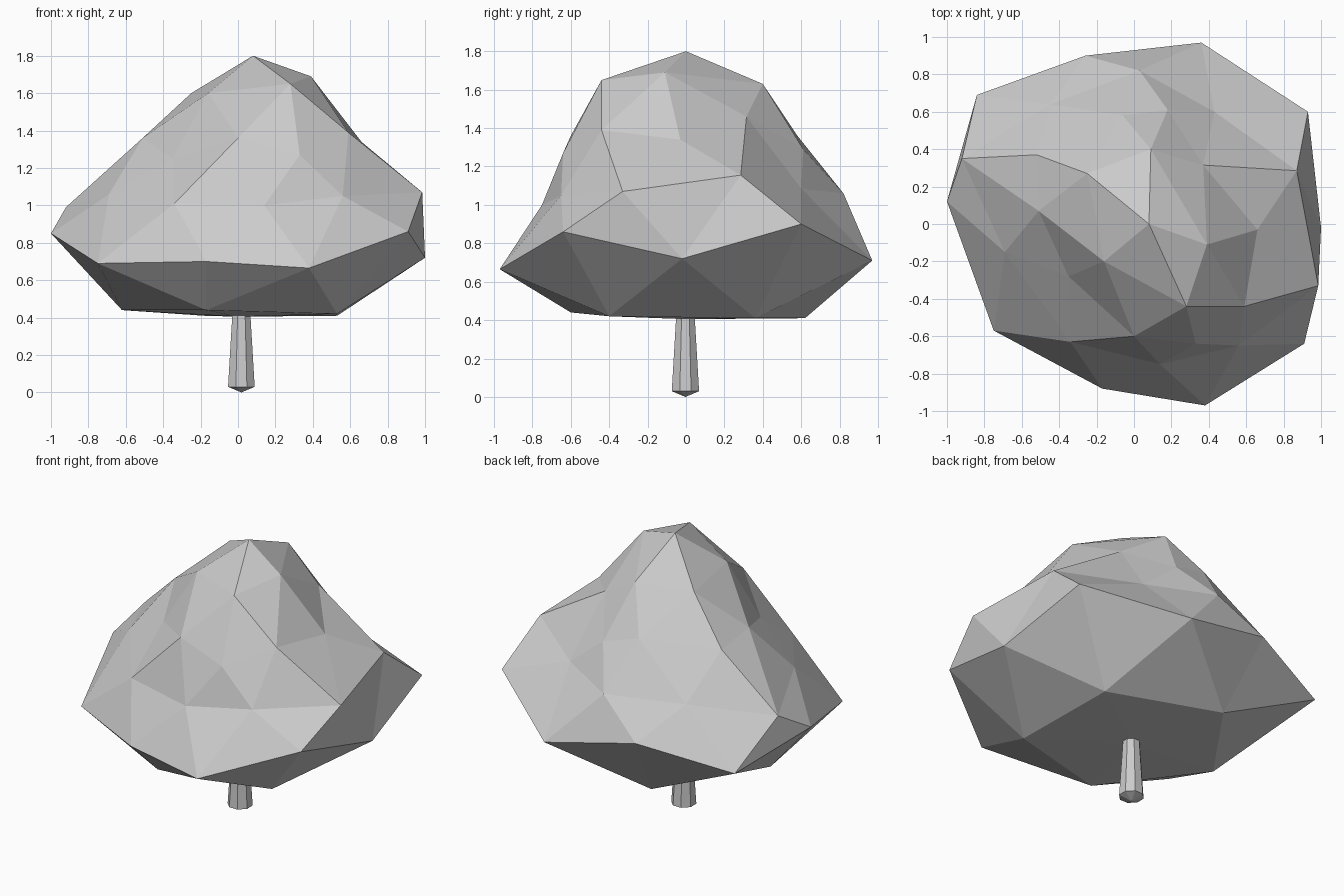
import bpy
import bmesh
import math
from mathutils import Matrix

old = bpy.data.objects.get("Cube")
if old:
    bpy.data.objects.remove(old, do_unlink=True)

# Single plain grey
grey = bpy.data.materials.new("plain_grey")
grey.use_nodes = True
colour = (0.6, 0.6, 0.6, 1)
grey.diffuse_color = colour
grey.node_tree.nodes["Principled BSDF"].inputs["Base Color"].default_value = colour


def finish(bm, name):
    bmesh.ops.recalc_face_normals(bm, faces=bm.faces[:])
    mesh = bpy.data.meshes.new(name)
    bm.to_mesh(mesh)
    bm.free()
    mesh.materials.append(grey)
    obj = bpy.data.objects.new(name, mesh)
    bpy.context.collection.objects.link(obj)
    return obj


def strip(bm, low, high):
    """Zigzag of triangles between two staggered rings."""
    n = len(low)
    for i in range(n):
        j = (i + 1) % n
        bm.faces.new((low[i], low[j], high[i]))
        bm.faces.new((high[i], low[j], high[j]))


def cap(bm, ring, inner, pole):
    """Close a ring with a half-count inner ring and a pole."""
    n, m = len(ring), len(inner)
    for k in range(m):
        a, b = inner[k], inner[(k + 1) % m]
        corner, middle, following = (ring[(2 * k + s) % n] for s in (1, 2, 3))
        bm.faces.new((corner, middle, a))
        bm.faces.new((a, middle, b))
        bm.faces.new((middle, following, b))
        bm.faces.new((a, b, pole))


# Foliage: irregular faceted crown, rings run anticlockwise from +x
bottom = [(.53, .36, .41), (-.18, .62, .41), (-.62, 0, .44),
          (-.17, -.6, .44), (.53, -.4, .42)]
rim = [(1, -.02, .72), (.93, .6, .9), (.36, .97, .71), (-.26, .9, .84),
       (-.84, .69, .715), (-1, .12, .85), (-.75, -.57, .69),
       (-.17, -.88, .7), (.38, -.97, .665), (.91, -.64, .86)]
shoulder = [(.87, .285, 1.155), (.43, .6, 1.085), (.03, .82, 1.06),
            (-.45, .64, 1.05), (-.92, .35, .99), (-.69, -.15, 1.06),
            (-.34, -.63, 1.01), (.14, -.75, 1), (.56, -.65, 1.05),
            (.985, -.33, 1.07)]
upper = [(.37, .315, 1.46), (.18, .61, 1.29), (-.06, .58, 1.36),
         (-.52, .37, 1.33), (-.51, .07, 1.36), (-.35, -.28, 1.25),
         (0, -.6, 1.36), (.33, -.64, 1.27), (.59, -.44, 1.39),
         (.66, -.03, 1.34)]
crown = [(.09, .4, 1.63), (-.25, .27, 1.6), (-.16, -.2, 1.6),
         (.28, -.44, 1.65), (.39, -.11, 1.69)]

bm = bmesh.new()
bottom, rim, shoulder, upper, crown = (
    [bm.verts.new(p) for p in ring]
    for ring in (bottom, rim, shoulder, upper, crown))
strip(bm, rim, shoulder)
strip(bm, shoulder, upper)
cap(bm, upper, crown, bm.verts.new((.08, 0, 1.8)))
cap(bm, rim, bottom, bm.verts.new((0, 0, .405)))
finish(bm, "foliage")

# Trunk: tapered eight-sided post with a shallow pointed foot
bm = bmesh.new()
foot, top = .03, .5
bmesh.ops.create_cone(
    bm, cap_ends=True, segments=8, radius1=.077, radius2=.047, depth=top - foot,
    matrix=Matrix.Translation((.018, -.003, (foot + top) / 2))
    @ Matrix.Rotation(math.pi / 8, 4, "Z"))
base = min(bm.faces, key=lambda f: f.calc_center_median().z)
tip = bmesh.ops.poke(bm, faces=[base])["verts"][0]
tip.co.z = 0
finish(bm, "trunk")
